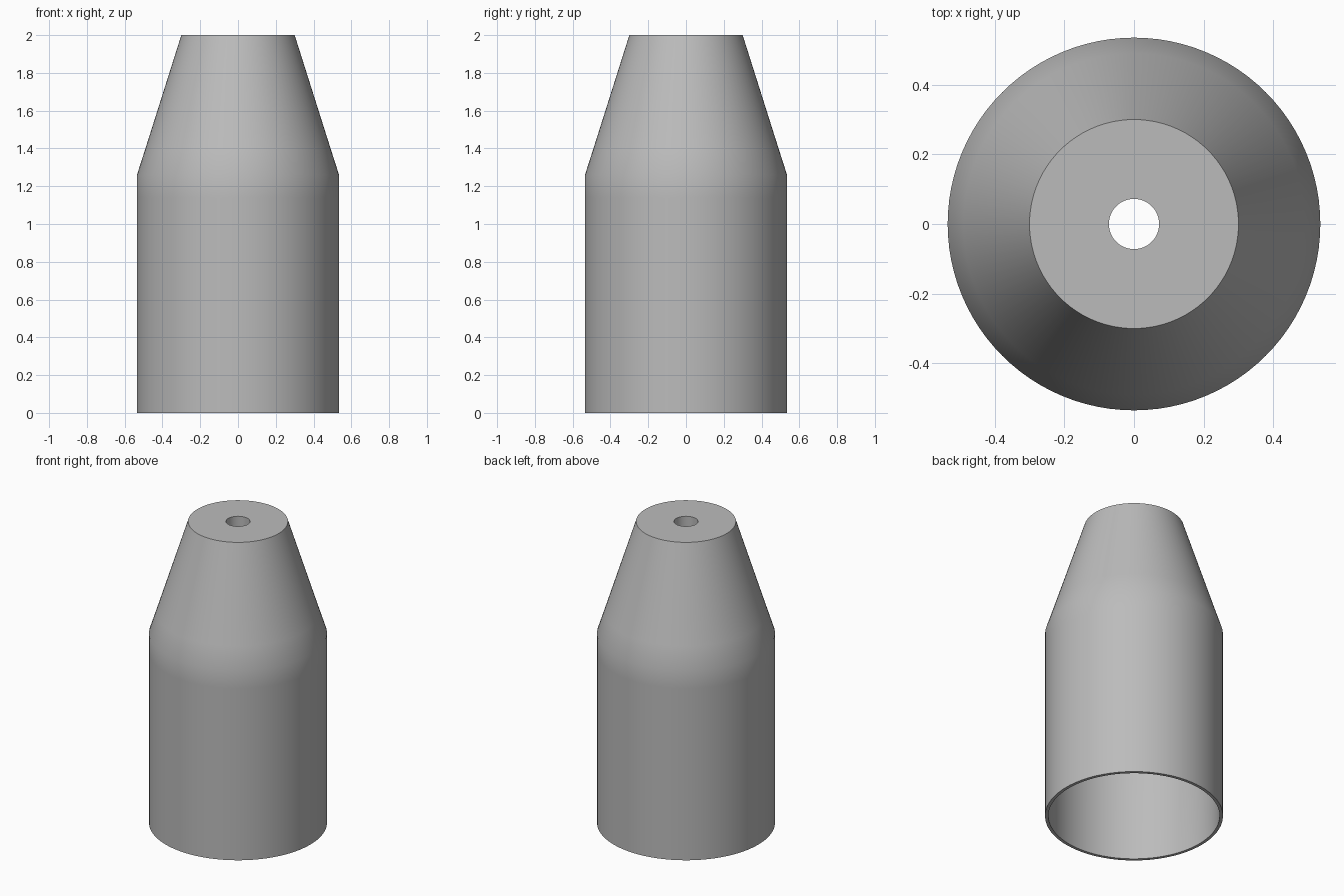
import bpy, bmesh, math

if "Cube" in bpy.data.objects:
    bpy.data.objects.remove(bpy.data.objects["Cube"])

SEGMENTS = 96

# One neutral grey for the whole part
grey = bpy.data.materials.new("neutral_grey")
grey.diffuse_color = (0.5, 0.5, 0.5, 1.0)
grey.use_nodes = True
grey.node_tree.nodes["Principled BSDF"].inputs["Base Color"].default_value = grey.diffuse_color


def lathe(name, profile, material):
    """Revolve a closed (radius, height) profile around z."""
    bm = bmesh.new()
    rings = []
    for r, z in profile:
        rings.append([bm.verts.new((r * math.cos(2 * math.pi * i / SEGMENTS),
                                    r * math.sin(2 * math.pi * i / SEGMENTS), z))
                      for i in range(SEGMENTS)])
    for k, low in enumerate(rings):
        high = rings[(k + 1) % len(rings)]
        for i in range(SEGMENTS):
            j = (i + 1) % SEGMENTS
            bm.faces.new((low[i], low[j], high[j], high[i]))
    bmesh.ops.recalc_face_normals(bm, faces=bm.faces)
    mesh = bpy.data.meshes.new(name)
    bm.to_mesh(mesh)
    bm.free()
    mesh.materials.append(material)
    obj = bpy.data.objects.new(name, mesh)
    bpy.context.collection.objects.link(obj)
    bpy.context.view_layer.objects.active = obj
    obj.select_set(True)
    bpy.ops.object.shade_smooth_by_angle(angle=math.radians(30))
    return obj


# Hollow sleeve: straight skirt, tapered neck, thick top pierced by a bore
lathe("tapered_sleeve", [
    (0.535, 0.0), (0.535, 1.14), (0.535, 1.26),   # outer skirt
    (0.490, 1.40), (0.30, 2.0),                   # outer taper
    (0.072, 2.0), (0.072, 1.92),                  # top face and bore
    (0.304, 1.92), (0.515, 1.257), (0.515, 0.0),  # cavity
], grey)
